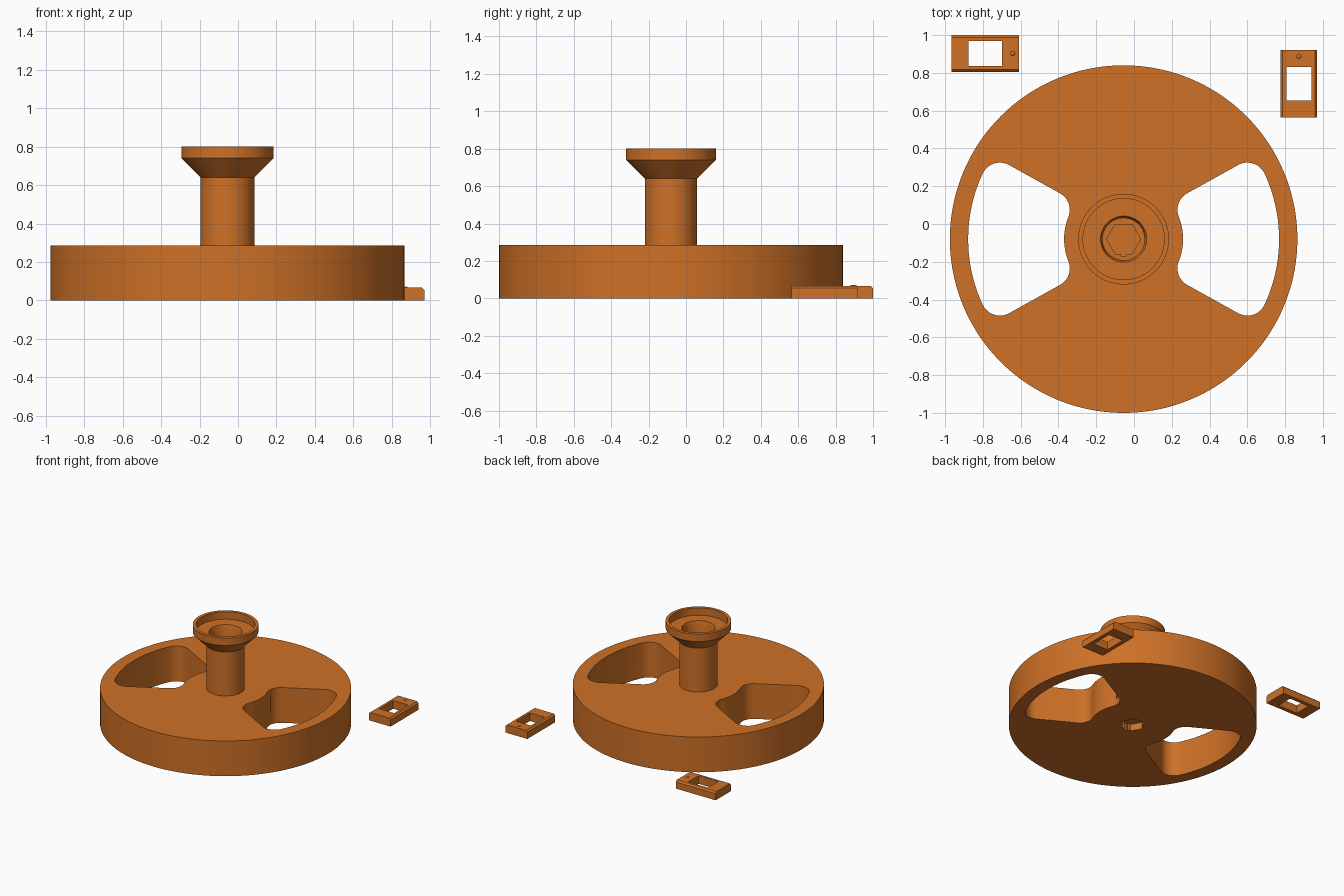
import bpy, bmesh, math
from mathutils import Matrix, Vector

if "Cube" in bpy.data.objects:
    bpy.data.objects.remove(bpy.data.objects["Cube"])

CX, CY = -0.055, -0.08          # wheel axis
orange = bpy.data.materials.new("orange plastic")
orange.diffuse_color = (0.62, 0.165, 0.02, 1)
orange.use_nodes = True
orange.node_tree.nodes["Principled BSDF"].inputs["Base Color"].default_value = orange.diffuse_color


def make(name, bm):
    bmesh.ops.recalc_face_normals(bm, faces=bm.faces)
    me = bpy.data.meshes.new(name)
    bm.to_mesh(me)
    bm.free()
    me.materials.append(orange)
    ob = bpy.data.objects.new(name, me)
    bpy.context.collection.objects.link(ob)
    return ob


def prism(name, pts, z0, z1):
    bm = bmesh.new()
    f = bm.faces.new([bm.verts.new((x, y, z0)) for x, y in pts])
    r = bmesh.ops.extrude_face_region(bm, geom=[f])
    bmesh.ops.translate(bm, vec=(0, 0, z1 - z0),
                        verts=[g for g in r["geom"] if isinstance(g, bmesh.types.BMVert)])
    return make(name, bm)


def lathe(name, prof, steps=144):
    bm = bmesh.new()
    vs = [bm.verts.new((r, 0, z)) for r, z in prof]
    es = [bm.edges.new(p) for p in zip(vs, vs[1:])]
    bmesh.ops.spin(bm, geom=vs + es, axis=(0, 0, 1), cent=(0, 0, 0),
                   angle=math.tau, steps=steps, use_duplicate=False)
    bmesh.ops.remove_doubles(bm, verts=bm.verts, dist=1e-5)
    return make(name, bm)


def select(ob):
    bpy.ops.object.select_all(action='DESELECT')
    ob.select_set(True)
    bpy.context.view_layer.objects.active = ob


def cut(ob, cutter):
    m = ob.modifiers.new("cut", 'BOOLEAN')
    m.operation, m.solver, m.object = 'DIFFERENCE', 'EXACT', cutter
    select(ob)
    bpy.ops.object.modifier_apply(modifier=m.name)
    bpy.data.objects.remove(cutter)


def arc(cx, cy, r, a0, a1, n):
    angles = [math.radians(a0 + (a1 - a0) * i / n) for i in range(n + 1)]
    return [(cx + r * math.cos(a), cy + r * math.sin(a)) for a in angles]


def rect(x, y):
    return [(-x, -y), (x, -y), (x, y), (-x, y)]


# wheel with central post and cup, turned as one solid
wheel = lathe("wheel_and_post", [
    (0, 0), (0.92, 0), (0.92, 0.285), (0.14, 0.285), (0.14, 0.64), (0.24, 0.74),
    (0.24, 0.8), (0.215, 0.8), (0.215, 0.74), (0.122, 0.74), (0.111, 0.70),
    (0.111, 0.1), (0, 0.1)])

# two rounded wedge windows, upper half mirrored to the lower half
half = (arc(0, 0, 0.823, 0, 25, 10)
        + arc(0.655, 0.305, 0.1, 25, 119, 12)[1:]
        + arc(0.385, 0.155, 0.1, 119, 202, 12)
        + arc(0, 0, 0.315, 21.9, 0, 6)[1:])
outline = half + [(x, -y) for x, y in half[-2:0:-1]]
for s in (1, -1):
    cut(wheel, prism("window_cutter", [(s * x, y) for x, y in outline], -0.1, 0.4))

# hexagonal sockets below the wheel and in the bore floor, with a key slot
hexagon = arc(0, 0, 0.09, 0, 300, 5)
keyed = hexagon[:5] + [(-0.015, -0.078), (-0.015, -0.092),
                       (0.015, -0.092), (0.015, -0.078)] + hexagon[5:]
cut(wheel, prism("socket_cutter", keyed, -0.05, 0.055))
cut(wheel, prism("bore_socket_cutter", keyed, 0.08, 0.15))
wheel.location = (CX, CY, 0)


# loose clips: chamfered plate with a rectangular opening and a small bump
def clip(name, x, y, turn):
    hw, hl, h, c = 0.0975, 0.178, 0.066, 0.012
    bm = bmesh.new()
    prof = [(-hw, 0), (hw, 0), (hw, h - c), (hw - c, h), (c - hw, h), (-hw, h - c)]
    f = bm.faces.new([bm.verts.new((a, -hl, b)) for a, b in prof])
    r = bmesh.ops.extrude_face_region(bm, geom=[f])
    bmesh.ops.translate(bm, vec=(0, 2 * hl, 0),
                        verts=[g for g in r["geom"] if isinstance(g, bmesh.types.BMVert)])
    plate = make(name, bm)
    hole = prism("hole_cutter", rect(0.066, 0.088), -0.1, 0.2)
    cut(plate, hole)
    bm = bmesh.new()
    bmesh.ops.create_uvsphere(bm, u_segments=16, v_segments=8, radius=0.016)
    bmesh.ops.translate(bm, verts=bm.verts, vec=(0, 0.145, h - 0.01))
    bump = make(name + "_bump", bm)
    for ob in (plate, bump):
        ob.matrix_world = Matrix.Translation(Vector((x, y, 0))) @ Matrix.Rotation(turn, 4, 'Z')
    return [plate, bump]


parts = [wheel]
parts += clip("right_clip", 0.8725, 0.742, 0)
parts += clip("left_clip", -0.787, 0.9025, -math.pi / 2)

for ob in parts:
    select(ob)
    bpy.ops.object.shade_smooth_by_angle(angle=math.radians(30))
